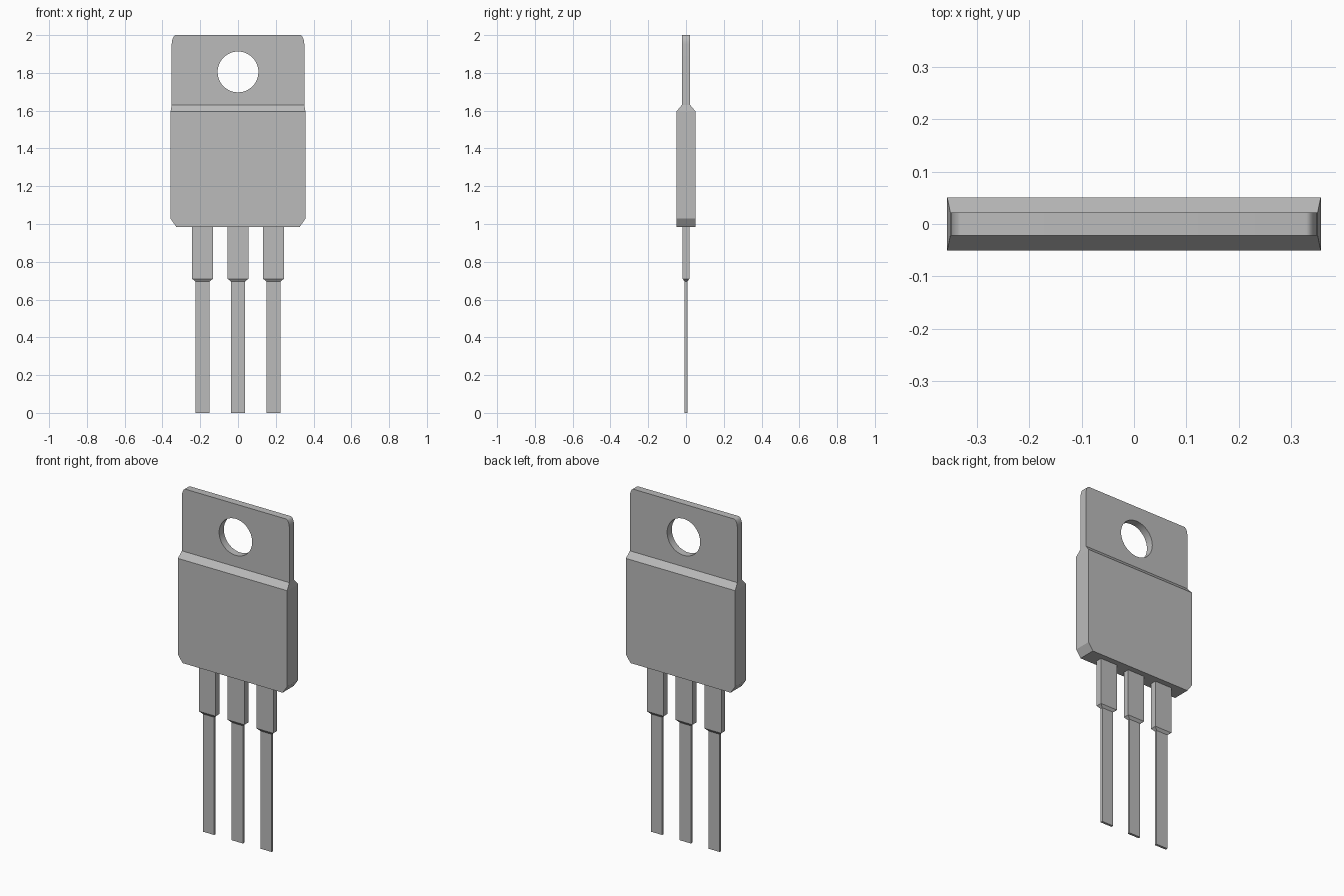
import bpy, bmesh, math

cube = bpy.data.objects.get("Cube")
if cube:
    bpy.data.objects.remove(cube, do_unlink=True)

grey = bpy.data.materials.new("plain_grey")
grey.use_nodes = True
COLOUR = (0.5, 0.5, 0.5, 1)
grey.diffuse_color = COLOUR
grey.node_tree.nodes["Principled BSDF"].inputs["Base Color"].default_value = COLOUR


def add_object(name, mesh):
    obj = bpy.data.objects.new(name, mesh)
    bpy.context.collection.objects.link(obj)
    mesh.materials.clear()
    mesh.materials.append(grey)
    return obj


def loft(name, sections, x=0):
    """Stack of centred rectangles, each given as (z, half width, half depth)."""
    bm = bmesh.new()
    rings = [[bm.verts.new((x + sx * w, sy * d, z))
              for sx, sy in ((-1, -1), (1, -1), (1, 1), (-1, 1))]
             for z, w, d in sections]
    for low, high in zip(rings, rings[1:]):
        for i in range(4):
            j = (i + 1) % 4
            bm.faces.new((low[i], low[j], high[j], high[i]))
    bm.faces.new(rings[0][::-1])
    bm.faces.new(rings[-1])
    mesh = bpy.data.meshes.new(name)
    bm.to_mesh(mesh)
    bm.free()
    return add_object(name, mesh)


def arc(cx, cz, rx, rz, start, end, steps):
    angles = [math.radians(start + (end - start) * i / steps) for i in range(steps + 1)]
    return [(cx + rx * math.cos(a), cz + rz * math.sin(a)) for a in angles]


def plate(name, outlines, half_depth):
    """Upright plate from closed outlines; inner outlines become holes."""
    curve = bpy.data.curves.new(name + "_outline", "CURVE")
    curve.dimensions = "2D"
    curve.fill_mode = "BOTH"
    curve.extrude = half_depth
    for points in outlines:
        spline = curve.splines.new("POLY")
        spline.points.add(len(points) - 1)
        for p, (x, z) in zip(spline.points, points):
            p.co = (x, z, 0, 1)
        spline.use_cyclic_u = True
    helper = bpy.data.objects.new(name + "_helper", curve)
    bpy.context.collection.objects.link(helper)
    bpy.context.view_layer.update()
    mesh = bpy.data.meshes.new_from_object(helper)
    bpy.data.objects.remove(helper, do_unlink=True)

    # Stand the plate up and weld its caps to its walls
    bm = bmesh.new()
    bm.from_mesh(mesh)
    for v in bm.verts:
        v.co = (v.co.x, -v.co.z, v.co.y)
    bmesh.ops.remove_doubles(bm, verts=bm.verts, dist=1e-5)
    bmesh.ops.recalc_face_normals(bm, faces=bm.faces)
    bm.to_mesh(mesh)
    bm.free()
    return add_object(name, mesh)


# Moulded body: clipped lower corners and a sloped shoulder
loft("body", [(0.985, 0.327, 0.051), (1.028, 0.357, 0.051),
              (1.595, 0.357, 0.051), (1.63, 0.351, 0.022)])

# Mounting tab with rounded top corners and a round hole
corner = arc(0.329, 1.95, 0.022, 0.05, 0, 90, 8)
right = [(0.351, 1.63)] + corner
left = [(-x, z) for x, z in reversed(right)]
hole = arc(0, 1.805, 0.108, 0.108, 0, 360, 48)[:-1]
tab = plate("mounting_tab", [right + left, hole], 0.022)
bpy.ops.object.select_all(action="DESELECT")
tab.select_set(True)
bpy.context.view_layer.objects.active = tab
bpy.ops.object.shade_smooth_by_angle(angle=math.radians(30))

# Three legs, thick at the body and stepping down to thin pins
for name, x in (("right_leg", -0.188), ("middle_leg", 0), ("left_leg", 0.188)):
    loft(name, [(0, 0.037, 0.007), (0.695, 0.037, 0.007),
                (0.71, 0.055, 0.018), (0.985, 0.055, 0.018)], x)
